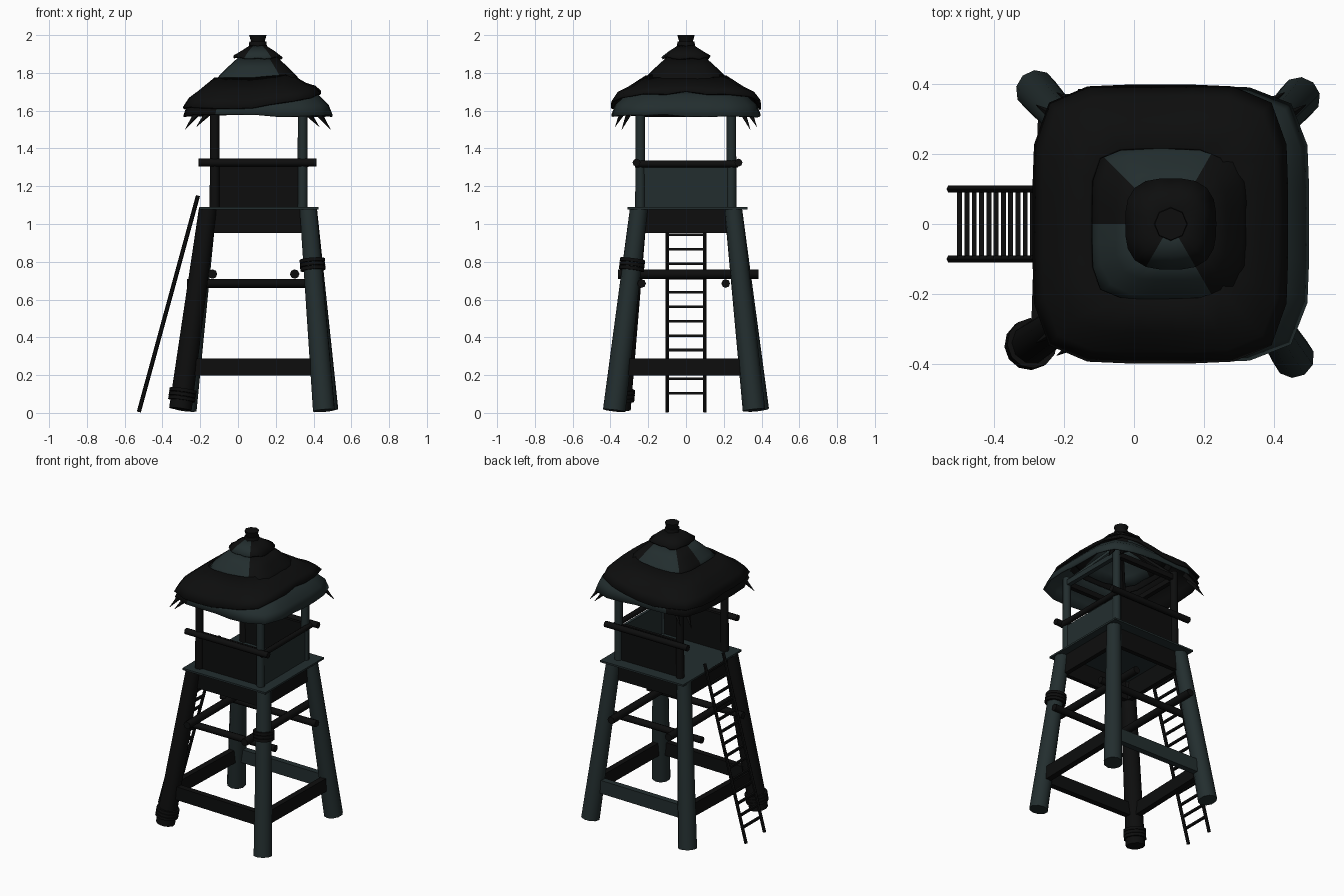
import bpy, bmesh, math, random
from mathutils import Vector

if "Cube" in bpy.data.objects:
    bpy.data.objects.remove(bpy.data.objects["Cube"])

random.seed(4)


def mat(name, col):
    m = bpy.data.materials.new(name)
    m.diffuse_color = (*col, 1)
    m.use_nodes = True
    m.node_tree.nodes["Principled BSDF"].inputs["Base Color"].default_value = m.diffuse_color
    return m


DARK = mat("charcoal wood", (0.004, 0.0042, 0.0042))
TEAL = mat("slate teal wood", (0.0165, 0.027, 0.028))
CX = 0.105


def finish(bm, name, mats, smooth=False):
    bmesh.ops.recalc_face_normals(bm, faces=bm.faces)
    me = bpy.data.meshes.new(name)
    bm.to_mesh(me)
    bm.free()
    ob = bpy.data.objects.new(name, me)
    bpy.context.collection.objects.link(ob)
    for m in mats:
        me.materials.append(m)
    if smooth:
        bpy.context.view_layer.objects.active = ob
        ob.select_set(True)
        bpy.ops.object.shade_smooth_by_angle(angle=math.radians(50))
        ob.select_set(False)
    return ob


def rod(name, a, b, r1, r2, m, sides=8):
    """Tapered round pole from a to b."""
    a, b = Vector(a), Vector(b)
    d = b - a
    bm = bmesh.new()
    bmesh.ops.create_cone(bm, cap_ends=True, segments=sides, radius1=r1, radius2=r2, depth=d.length)
    bm.transform(d.to_track_quat('Z', 'Y').to_matrix().to_4x4())
    bmesh.ops.translate(bm, verts=bm.verts, vec=(a + b) / 2)
    return finish(bm, name, [m], True)


def plank(name, a, b, thick, height, m):
    """Upright board running from a to b."""
    a, b = Vector(a), Vector(b)
    d = b - a
    bm = bmesh.new()
    bmesh.ops.create_cube(bm, size=1)
    bmesh.ops.scale(bm, verts=bm.verts, vec=(d.length, thick, height))
    bm.transform(d.to_track_quat('X', 'Z').to_matrix().to_4x4())
    bmesh.ops.translate(bm, verts=bm.verts, vec=(a + b) / 2)
    return finish(bm, name, [m])


def box(name, lo, hi, m):
    lo, hi = Vector(lo), Vector(hi)
    y = (lo.y + hi.y) / 2
    z = (lo.z + hi.z) / 2
    return plank(name, (lo.x, y, z), (hi.x, y, z), hi.y - lo.y, hi.z - lo.z, m)


# Splayed legs
legs = {
    "front_left": ((-0.305, -0.35, 0.02), (-0.16, -0.25, 1.08), DARK),
    "front_right": ((0.455, -0.38, 0.012), (0.372, -0.25, 1.08), TEAL),
    "back_right": ((0.472, 0.36, 0.015), (0.372, 0.25, 1.08), TEAL),
    "back_left": ((-0.278, 0.38, 0.015), (-0.16, 0.25, 1.08), TEAL),
}
for n, (a, b, m) in legs.items():
    rod(n + "_leg", a, b, 0.06, 0.047, m, 10)


def on_leg(n, z):
    a, b = Vector(legs[n][0]), Vector(legs[n][1])
    return a + (b - a) * ((z - a.z) / (b.z - a.z))


# Rope bindings on two legs
for n, z0, r in (("front_right", 0.785, 0.067), ("front_left", 0.095, 0.072)):
    for i in (-1, 0, 1):
        p, q = on_leg(n, z0 + i * 0.021 - 0.009), on_leg(n, z0 + i * 0.021 + 0.009)
        rod(n + "_rope", p, q, r, r, DARK, 12)

# Lower boards and under-platform boards between neighbouring legs
names = list(legs)
for i, n in enumerate(names):
    k = names[(i + 1) % 4]
    plank("lower_board", on_leg(n, 0.243), on_leg(k, 0.243), 0.04, 0.09, TEAL if i == 2 else DARK)
    p, q = on_leg(n, 1.015), on_leg(k, 1.015)
    c = Vector((CX, 0, 1.015))
    plank("platform_skirt", c + (p - c) * 0.94, c + (q - c) * 0.94, 0.03, 0.125, DARK)

# Middle cross poles
for y in (-0.235, 0.21):
    rod("cross_pole_x", (-0.27, y, 0.685), (0.45, y, 0.685), 0.023, 0.023, DARK)
for x in (-0.135, 0.3):
    rod("cross_pole_y", (x, -0.36, 0.735), (x, 0.385, 0.735), 0.025, 0.025, DARK)

# Platform, walls on three sides
box("platform", (-0.205, -0.31, 1.078), (0.425, 0.325, 1.09), TEAL)
box("front_wall", (-0.14, -0.245, 1.09), (0.36, -0.225, 1.335), DARK)
box("back_wall", (-0.14, 0.225, 1.09), (0.36, 0.245, 1.335), DARK)
box("right_wall", (0.335, -0.23, 1.09), (0.355, 0.23, 1.3), TEAL)

# Corner posts, top beams and rafters
for x, m in ((-0.123, DARK), (0.342, TEAL)):
    for y in (-0.242, 0.24):
        rod("corner_post", (x, y, 1.08), (x, y, 1.65), 0.027, 0.025, m)
        rod("rafter", (x, y, 1.62), (CX, 0, 1.88), 0.016, 0.016, m, 6)
    plank("top_beam_y", (x, -0.25, 1.61), (x, 0.25, 1.61), 0.03, 0.035, m)
for y in (-0.242, 0.24):
    plank("top_beam_x", (-0.13, y, 1.61), (0.35, y, 1.61), 0.03, 0.035, DARK)

# Hand rails
for y in (-0.262, 0.278):
    rod("long_rail", (-0.21, y, 1.325), (0.415, y, 1.325), 0.021, 0.021, DARK)
rod("right_rail", (0.365, -0.27, 1.318), (0.365, 0.275, 1.318), 0.018, 0.018, DARK)

# Ladder leaning on the open left side
foot, head = Vector((-0.525, 0, 0.005)), Vector((-0.212, 0, 1.15))
for y in (-0.1, 0.1):
    o = Vector((0, y, 0))
    rod("ladder_rail", foot + o, head + o, 0.011, 0.011, DARK, 6)
for i in range(14):
    p = foot + (head - foot) * ((0.1 + i * 0.0765) / 1.15)
    plank("ladder_rung", p - Vector((0, 0.1, 0)), p + Vector((0, 0.1, 0)), 0.014, 0.014, DARK)


def thatch(name, cx, prof, n, rule, ratio=1.0, lift=0.0, jitter=0.008):
    """Rounded-square roof layer lofted through (half width, z) rings."""
    bm = bmesh.new()
    seg, rings = 24, []
    for j, (h, z) in enumerate(prof):
        ring = []
        for i in range(seg):
            a = math.tau * i / seg
            c, s = math.cos(a), math.sin(a)
            r = h / (abs(c) ** n + abs(s) ** n) ** (1 / n)
            dz = lift * max(0, c) * (1 - j / len(prof))
            if j == 0:
                dz += random.uniform(-jitter, jitter)
            ring.append(bm.verts.new((cx + r * c, r * s * ratio, z + dz)))
        rings.append(ring)
    for p, q in zip(rings, rings[1:]):
        for i in range(seg):
            k = (i + 1) % seg
            f = bm.faces.new((p[i], p[k], q[k], q[i]))
            c = f.calc_center_median()
            f.material_index = int(rule(c, math.degrees(math.atan2(c.y, c.x - cx)) % 360))
    ob = finish(bm, name, [DARK, TEAL], True)
    s = ob.modifiers.new("thickness", 'SOLIDIFY')
    s.thickness = 0.01


# Layered thatch roof
thatch("eave_layer", CX, [(0.395, 1.575), (0.375, 1.63), (0.32, 1.685), (0.26, 1.71)], 5,
       lambda c, a: c.x > -0.13)
thatch("dark_layer", 0.075, [(0.365, 1.615), (0.335, 1.668), (0.285, 1.705), (0.2, 1.775)], 5,
       lambda c, a: False, 1.09, 0.085)
thatch("middle_layer", CX, [(0.24, 1.735), (0.205, 1.785), (0.16, 1.83), (0.1, 1.885)], 4,
       lambda c, a: 60 < a < 130 or 185 < a < 305)
thatch("upper_layer", CX, [(0.13, 1.885), (0.09, 1.915), (0.035, 1.95)], 3,
       lambda c, a: 240 < a < 295)

# Roof cap
rod("roof_cap_lower", (CX, 0, 1.925), (CX, 0, 1.965), 0.05, 0.045, DARK)
rod("roof_cap_upper", (CX, 0, 1.965), (CX, 0, 2.0), 0.036, 0.046, DARK)

# Straw tufts hanging from three corners
for sx, sy in ((-1, -1), (-1, 1), (1, 1)):
    for u, v, z in ((0.385, 0.34, 1.5), (0.325, 0.375, 1.515)):
        rod("straw_tuft", (CX + sx * (u - 0.08), sy * (v - 0.05), 1.61),
            (CX + sx * u, sy * v, z), 0.024, 0.001, DARK, 4)
